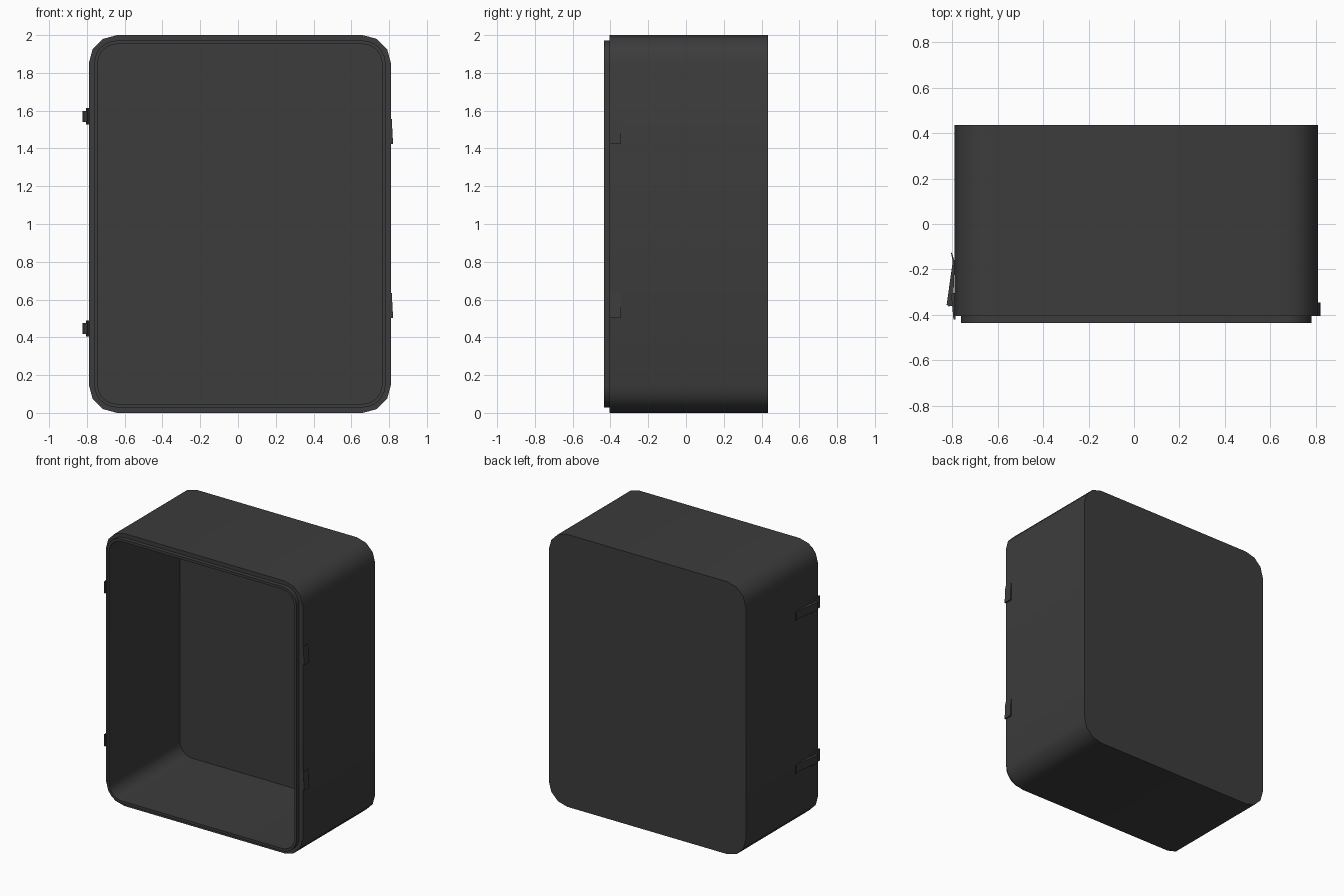
import bpy, bmesh, math
from mathutils import Vector

if "Cube" in bpy.data.objects:
    bpy.data.objects.remove(bpy.data.objects["Cube"])

dark = bpy.data.materials.new("dark_grey")
dark.diffuse_color = (0.045, 0.045, 0.045, 1)
dark.use_nodes = True
dark.node_tree.nodes["Principled BSDF"].inputs["Base Color"].default_value = dark.diffuse_color


def finish(bm, name):
    bmesh.ops.recalc_face_normals(bm, faces=bm.faces[:])
    me = bpy.data.meshes.new(name)
    bm.to_mesh(me)
    bm.free()
    ob = bpy.data.objects.new(name, me)
    bpy.context.collection.objects.link(ob)
    me.materials.append(dark)
    bpy.ops.object.select_all(action='DESELECT')
    ob.select_set(True)
    bpy.context.view_layer.objects.active = ob
    bpy.ops.object.shade_smooth_by_angle(angle=math.radians(40))
    return ob


def ring(bm, inset, radius, y, coarse):
    """Rounded rectangle facing y; coarse puts every second point on a chord."""
    cx, hx, hz, n = 0.01, 0.80 - inset, 1.0 - inset, 6
    verts = []
    for i, (sx, sz) in enumerate([(1, 1), (-1, 1), (-1, -1), (1, -1)]):
        def point(k):
            a = math.pi / 2 * (i + k / n)
            return Vector((cx + sx * (hx - radius) + radius * math.cos(a), y,
                           1 + sz * (hz - radius) + radius * math.sin(a)))
        for k in range(n + 1):
            p = (point(k - 1) + point(k + 1)) / 2 if coarse and k % 2 else point(k)
            verts.append(bm.verts.new(p))
    return verts


# Open case: outer shell, stepped front lip, hollow interior
bm = bmesh.new()
rings = [ring(bm, *r) for r in [
    (0, 0.15, 0.435, True), (0, 0.15, -0.405, True),
    (0.029, 0.12, -0.405, False), (0.029, 0.12, -0.435, False),
    (0.048, 0.10, -0.435, False), (0.048, 0.10, 0.385, False)]]
for a, b in zip(rings, rings[1:]):
    for i in range(len(a)):
        j = (i + 1) % len(a)
        bm.faces.new((a[i], a[j], b[j], b[i]))
bm.faces.new(rings[0])
bm.faces.new(rings[-1])
finish(bm, "case")


def extrude(name, pts, offset):
    """Closed outline pushed along offset."""
    bm = bmesh.new()
    face = bm.faces.new([bm.verts.new(p) for p in pts])
    out = bmesh.ops.extrude_face_region(bm, geom=[face])
    bmesh.ops.translate(bm, vec=offset,
                        verts=[v for v in out["geom"] if isinstance(v, bmesh.types.BMVert)])
    return finish(bm, name)


# Latches on the left: keeper plate and sloping lever with a flicked tail
lever = [(-0.797, -0.165), (-0.805, -0.125), (-0.802, -0.125), (-0.788, -0.165),
         (-0.796, -0.36), (-0.815, -0.362), (-0.824, -0.355)]
plate = [(-0.785, -0.42), (-0.794, -0.42), (-0.804, -0.31), (-0.785, -0.30)]
for i, z in enumerate((1.57, 0.447)):
    extrude(f"latch_lever_{i}", [(x, y, z - 0.029) for x, y in lever], (0, 0, 0.058))
    extrude(f"latch_plate_{i}", [(x, y, z - 0.043) for x, y in plate], (0, 0, 0.086))

# Hinge wedges on the right
for i, z in enumerate((1.423, 0.503)):
    extrude(f"hinge_{i}", [(0.80, -0.405, z), (0.821, -0.405, z),
                           (0.814, -0.405, z + 0.133), (0.80, -0.405, z + 0.133)],
            (0, 0.06, 0))
